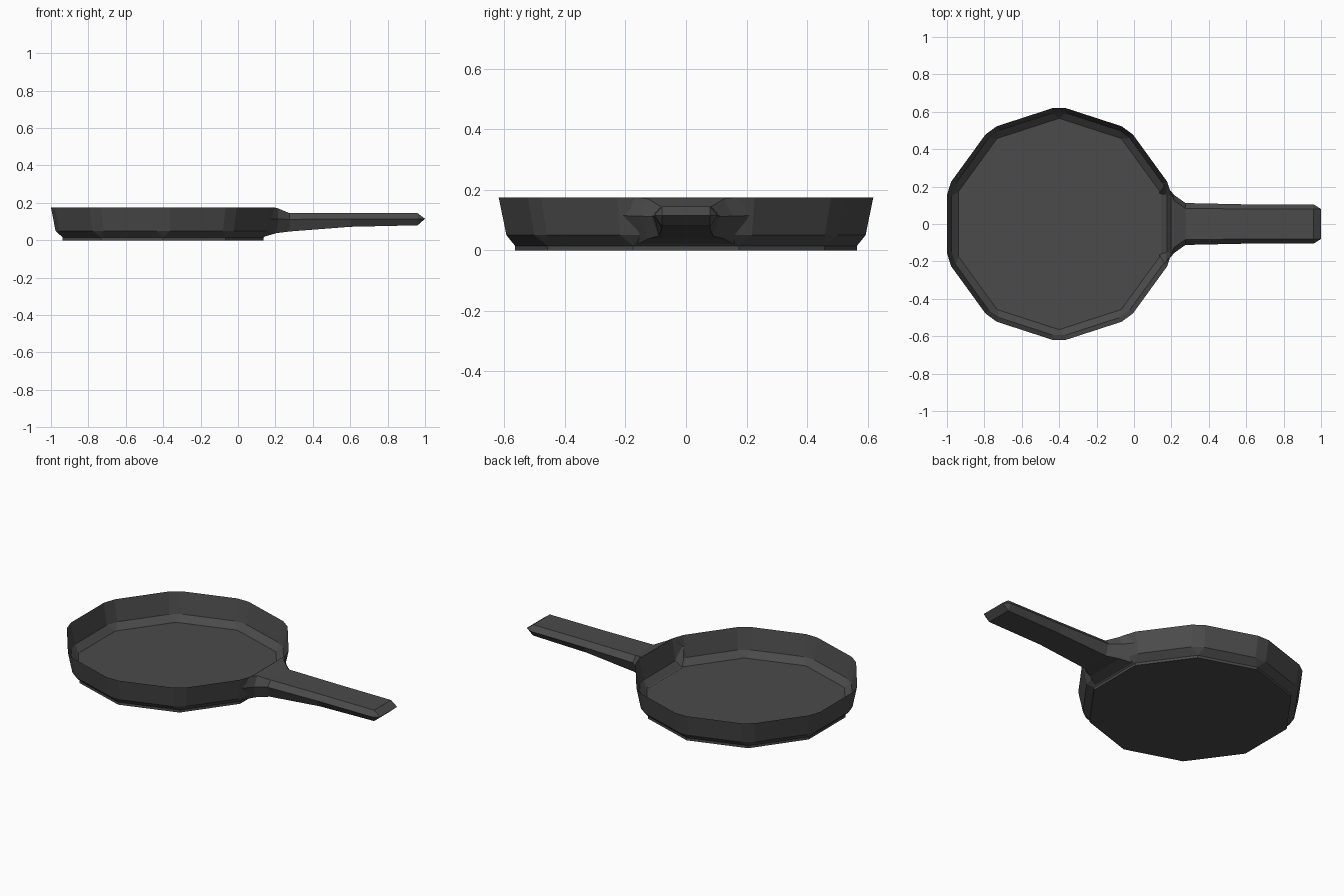
import bpy
from math import cos, sin, tan, radians
from mathutils import Vector

if "Cube" in bpy.data.objects:
    bpy.data.objects.remove(bpy.data.objects["Cube"])

iron = bpy.data.materials.new("dark_iron")
iron.diffuse_color = (0.07, 0.07, 0.07, 1)
iron.use_nodes = True
iron.node_tree.nodes["Principled BSDF"].inputs["Base Color"].default_value = iron.diffuse_color


def make(name, verts, faces):
    import bmesh
    bm = bmesh.new()
    vs = [bm.verts.new(v) for v in verts]
    for f in faces:
        bm.faces.new([vs[i] for i in f])
    bmesh.ops.remove_doubles(bm, verts=bm.verts, dist=0.0005)
    bmesh.ops.recalc_face_normals(bm, faces=bm.faces)
    me = bpy.data.meshes.new(name)
    bm.to_mesh(me)
    bm.free()
    me.materials.append(iron)
    ob = bpy.data.objects.new(name, me)
    bpy.context.collection.objects.link(ob)
    return ob


def decagon(radius, z, cut):
    """Ten-sided ring with each corner trimmed to a flat of half-width cut."""
    pts = []
    for k in range(10):
        a = radians(18 + 36 * k)
        out = Vector((cos(a), sin(a), 0)) * (radius - cut * tan(radians(18)))
        side = Vector((-sin(a), cos(a), 0)) * cut
        for s in (-1, 1):
            pts.append(Vector((-0.4, 0, z)) + out + side * s)
    return pts


def bridge(count, n):
    return [(r * n + i, r * n + (i + 1) % n, (r + 1) * n + (i + 1) % n, (r + 1) * n + i)
            for r in range(count - 1) for i in range(n)]


# Pan wall with chamfered foot and cooking floor
rings = [(0.565, 0.015, 0), (0.605, 0.05, 0.036), (0.631, 0.175, 0.037)]
verts = [p for r in rings for p in decagon(*r)]
make("pan_body", verts, bridge(3, 20) + [tuple(range(0, 20, 2))])

# Base plate: underside and short rim below the floor
verts = [p for z in (0, 0.015) for p in decagon(0.565, z, 0)]
make("pan_base", verts, bridge(2, 20) + [tuple(range(0, 20, 2))])

# Handle: six-sided sections, each given as top, middle and bottom (x, half-width, z)
sections = [
    ((0.198, 0.165, 0.175), (0.165, 0.215, 0.115), (0.135, 0.165, 0.018)),
    ((0.215, 0.125, 0.170), (0.215, 0.155, 0.113), (0.205, 0.125, 0.038)),
    ((0.275, 0.084, 0.145), (0.275, 0.112, 0.112), (0.275, 0.090, 0.047)),
    ((0.60, 0.08, 0.145), (0.60, 0.105, 0.114), (0.60, 0.08, 0.072)),
    ((0.96, 0.08, 0.145), (0.96, 0.105, 0.115), (0.96, 0.08, 0.08)),
    ((1.0, 0.08, 0.115), (1.0, 0.08, 0.115), (1.0, 0.08, 0.115)),
]
verts = []
for s in sections:
    verts += list(s) + [(x, -y, z) for x, y, z in reversed(s)]
# The last section collapses to the wedge tip, so its faces merge away
n = 6
faces = bridge(len(sections), n)
make("handle", verts, faces)
